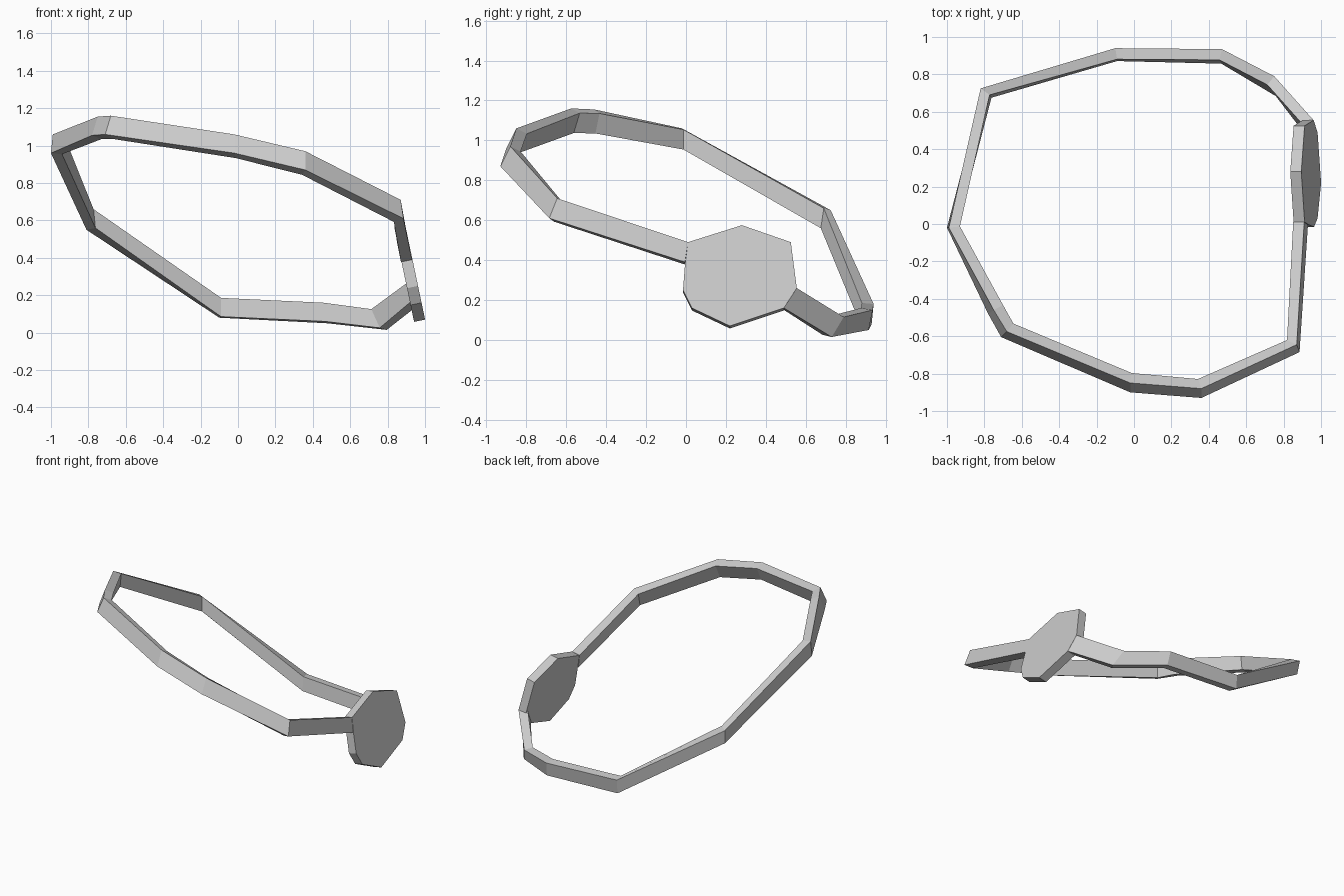
import bpy
import bmesh
from mathutils import Vector

cube = bpy.data.objects.get("Cube")
if cube:
    bpy.data.objects.remove(cube)

grey = bpy.data.materials.new("light grey")
grey.use_nodes = True
colour = (0.6, 0.6, 0.6, 1)
grey.diffuse_color = colour
grey.node_tree.nodes["Principled BSDF"].inputs["Base Color"].default_value = colour


def finish(name, bm):
    """Turn a bmesh into a flat shaded object."""
    bmesh.ops.recalc_face_normals(bm, faces=bm.faces)
    mesh = bpy.data.meshes.new(name)
    bm.to_mesh(mesh)
    bm.free()
    mesh.materials.append(grey)
    obj = bpy.data.objects.new(name, mesh)
    bpy.context.collection.objects.link(obj)
    return obj


def bridge(bm, loops):
    """Join successive vertex loops with quads and close both ends."""
    count = len(loops[0])
    for a, b in zip(loops, loops[1:]):
        for i in range(count):
            j = (i + 1) % count
            bm.faces.new((a[i], a[j], b[j], b[i]))
    bm.faces.new(loops[0][::-1])
    bm.faces.new(loops[-1])


# Strap: outer upper edge point, then sideways drift of the lower edge
thickness = 0.06
drop = -0.1
stations = [
    ((0.91, 0.01, 0.49), (0.02, -0.015)),
    ((0.87, -0.645, 0.71), (0.015, -0.04)),
    ((0.36, -0.88, 0.97), (0, -0.05)),
    ((-0.02, -0.85, 1.06), (0, -0.05)),
    ((-0.68, -0.575, 1.16), (-0.03, -0.03)),
    ((-0.75, -0.46, 1.155), (-0.03, -0.02)),
    ((-0.99, -0.02, 1.06), (-0.01, 0)),
    ((-0.82, 0.725, 0.65), (0.01, -0.015)),
    ((-0.1, 0.94, 0.18), (0, -0.01)),
    ((0.47, 0.935, 0.15), (0.01, -0.02)),
    ((0.75, 0.79, 0.115), (0.045, -0.06)),
    ((0.96, 0.555, 0.26), (0.02, -0.065)),
]
points = [Vector(p) for p, _ in stations]
bm = bmesh.new()
loops = []
for i, (p, drift) in enumerate(stations):
    before = points[max(i - 1, 0)]
    after = points[min(i + 1, len(points) - 1)]
    down = Vector((*drift, drop))
    tangent = (points[i] - before).normalized() + (after - points[i]).normalized()
    inward = down.cross(tangent).normalized() * thickness
    corners = (points[i], points[i] + down, points[i] + down + inward, points[i] + inward)
    loops.append([bm.verts.new(c) for c in corners])
bridge(bm, loops)
finish("strap", bm)

# Disc: leaning faceted plate that joins the strap ends
outline = [(0.01, 0.49), (0.28, 0.575), (0.525, 0.49), (0.555, 0.26), (0.49, 0.16),
           (0.22, 0.07), (0.03, 0.16), (-0.015, 0.25), (-0.005, 0.38)]
lean = 0.21
normal = Vector((1, 0, lean)).normalized()
bm = bmesh.new()
face = [Vector((1.015 - lean * z, y, z)) for y, z in outline]
bridge(bm, [[bm.verts.new(p - normal * d) for p in face] for d in (0, thickness)])
finish("disc", bm)
